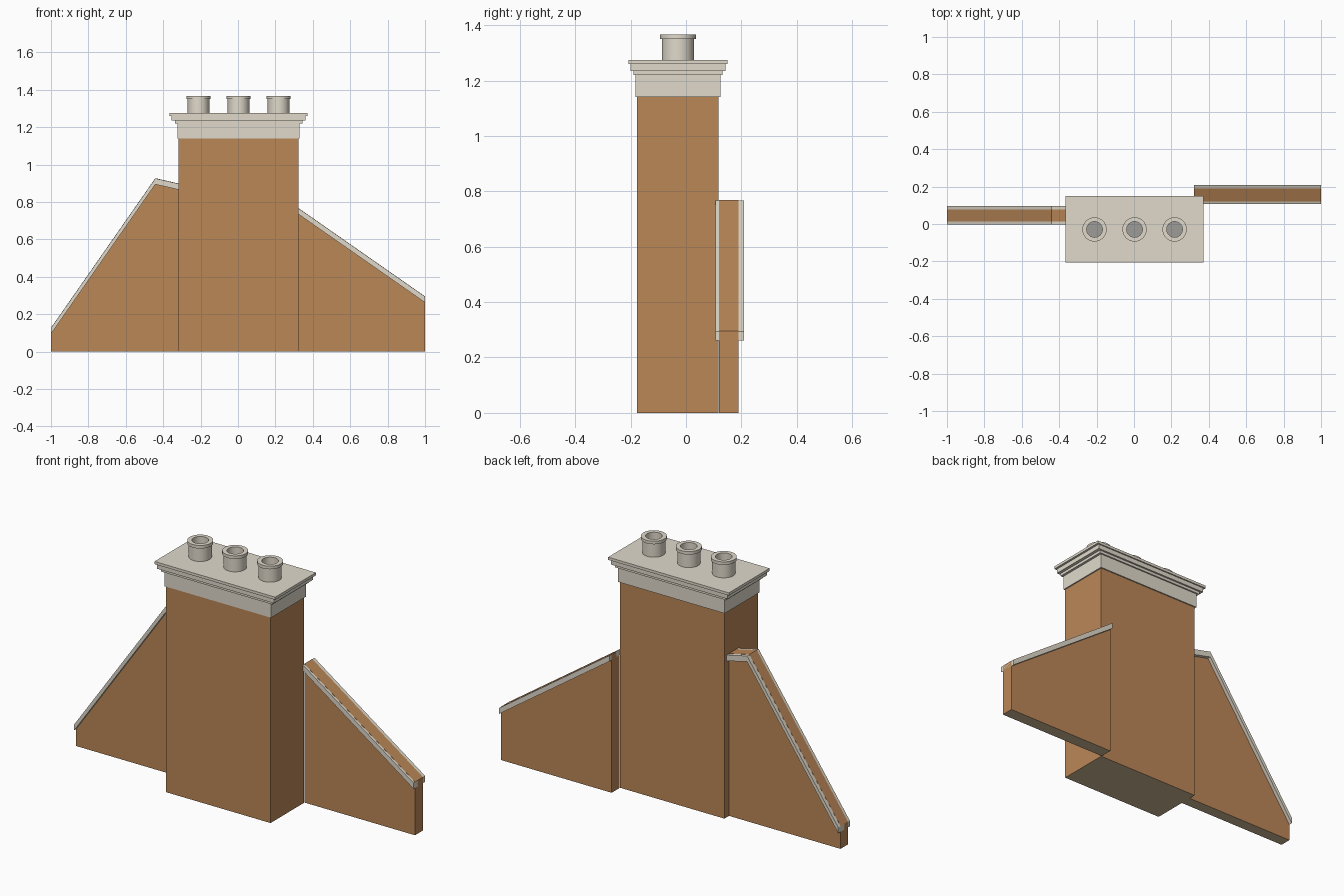
import bpy
import bmesh
import math

cube = bpy.data.objects.get("Cube")
if cube:
    bpy.data.objects.remove(cube, do_unlink=True)


def material(name, rgb):
    mat = bpy.data.materials.new(name)
    mat.use_nodes = True
    color = (*rgb, 1)
    mat.diffuse_color = color
    bsdf = next(n for n in mat.node_tree.nodes if n.type == 'BSDF_PRINCIPLED')
    bsdf.inputs["Base Color"].default_value = color
    return mat


BRICK = material("brick_brown", (0.50, 0.245, 0.097))
STONE = material("pale_stone", (0.75, 0.70, 0.60))
FLUE = material("flue_grey", (0.34, 0.335, 0.315))
BASE = material("base_tan", (0.64, 0.48, 0.32))


def finish(name, bm, mats):
    bmesh.ops.recalc_face_normals(bm, faces=bm.faces)
    mesh = bpy.data.meshes.new(name)
    bm.to_mesh(mesh)
    bm.free()
    for mat in mats:
        mesh.materials.append(mat)
    obj = bpy.data.objects.new(name, mesh)
    bpy.context.collection.objects.link(obj)
    return obj


def bridge(bm, a, b):
    n = len(a)
    for i in range(n):
        bm.faces.new((a[i], a[(i + 1) % n], b[(i + 1) % n], b[i]))


def prism(name, outline, y0, y1, mats):
    """Extrude an x-z outline along y; a second material colours the underside."""
    bm = bmesh.new()
    ends = [[bm.verts.new((x, y, z)) for x, z in outline] for y in (y0, y1)]
    bridge(bm, *ends)
    for ring in ends:
        bm.faces.new(ring)
    for face in bm.faces:
        if len(mats) > 1 and all(v.co.z == 0 for v in face.verts):
            face.material_index = 1
    return finish(name, bm, mats)


# Brick stack
CX, CY = 0.003, -0.029
prism("chimney_stack", [(CX + x, z) for x, z in
                        ((-0.32, 0), (0.32, 0), (0.32, 1.15), (-0.32, 1.15))],
      -0.177, 0.117, [BRICK, BASE])

# Stepped stone crown: rectangular rings of (outward offset, height)
steps = [(0, 1.14), (0, 1.22), (0.008, 1.22), (0.008, 1.235), (0.018, 1.235),
         (0.018, 1.26), (0.025, 1.26), (0.025, 1.275)]
bm = bmesh.new()
rings = []
for grow, z in steps:
    hx, hy = 0.327 + grow * 1.7, 0.153 + grow
    rings.append([bm.verts.new((CX + sx * hx, CY + sy * hy, z))
                  for sx, sy in ((-1, -1), (1, -1), (1, 1), (-1, 1))])
for low, high in zip(rings, rings[1:]):
    bridge(bm, low, high)
bm.faces.new(rings[0])
bm.faces.new(rings[-1])
finish("stone_crown", bm, [STONE])


# Lathed chimney pots with a hollow flue
def chimney_pot(name, x, y, sides=32):
    profile = [(0.058, 1.27), (0.058, 1.35), (0.065, 1.35), (0.065, 1.367),
               (0.042, 1.367), (0.042, 1.29)]
    bm = bmesh.new()
    rings = [[bm.verts.new((x + r * math.cos(math.tau * i / sides),
                            y + r * math.sin(math.tau * i / sides), z))
              for i in range(sides)] for r, z in profile]
    for a, b in zip(rings, rings[1:]):
        bridge(bm, a, b)
    bm.faces.new(rings[0])
    bm.faces.new(rings[-1]).material_index = 1
    obj = finish(name, bm, [STONE, FLUE])
    bpy.ops.object.select_all(action='DESELECT')
    obj.select_set(True)
    bpy.context.view_layer.objects.active = obj
    bpy.ops.object.shade_smooth_by_angle(angle=math.radians(35))


for label, offset in (("right", -0.214), ("middle", 0), ("left", 0.214)):
    chimney_pot(label + "_chimney_pot", CX + offset, CY)


# Sloping side walls, with stone coping strips along both top edges
def side_wall(side, top, wall_y, coping_y, thick=0.032):
    proud = 0.001
    outline = [(x, z + proud) for x, z in top]
    prism(side + "_wall", outline + [(top[-1][0], 0), (top[0][0], 0)],
          *wall_y, [BRICK, BASE])
    under = [(x, z - thick) for x, z in reversed(top)]
    prism(side + "_coping", top + under, *coping_y, [STONE])


side_wall("right", [(-1, 0.126), (-0.442, 0.926), (-0.316, 0.897)],
          (0.013, 0.077), (-0.004, 0.097))
side_wall("left", [(0.322, 0.767), (1, 0.294)], (0.12, 0.19), (0.107, 0.209))
